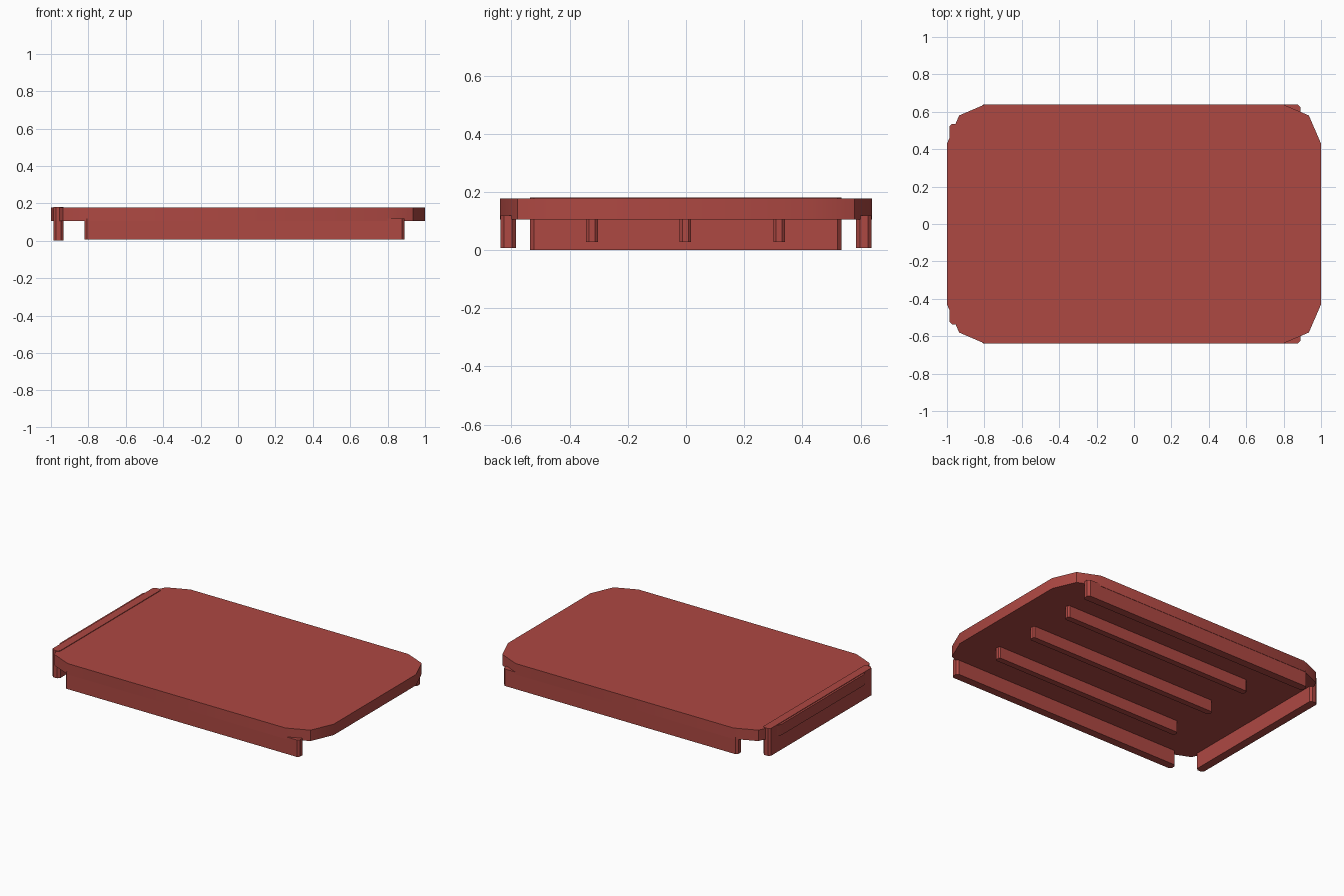
import bpy
import bmesh
import math

if "Cube" in bpy.data.objects:
    bpy.data.objects.remove(bpy.data.objects["Cube"])

red = bpy.data.materials.new("brick_red")
red.diffuse_color = (0.42, 0.065, 0.055, 1.0)
red.use_nodes = True
red.node_tree.nodes["Principled BSDF"].inputs["Base Color"].default_value = red.diffuse_color


def prism(name, outline, z0, z1):
    """Extrude a closed outline (counter-clockwise) between two heights."""
    bm = bmesh.new()
    face = bm.faces.new([bm.verts.new((x, y, z0)) for x, y in outline])
    top = bmesh.ops.extrude_face_region(bm, geom=[face])
    verts = [g for g in top["geom"] if isinstance(g, bmesh.types.BMVert)]
    bmesh.ops.translate(bm, vec=(0, 0, z1 - z0), verts=verts)
    bmesh.ops.recalc_face_normals(bm, faces=bm.faces[:])
    mesh = bpy.data.meshes.new(name)
    bm.to_mesh(mesh)
    bm.free()
    mesh.materials.append(red)
    obj = bpy.data.objects.new(name, mesh)
    bpy.context.collection.objects.link(obj)
    return obj


def bar(name, x0, x1, y0, y1, z0, z1, c):
    """Straight rail with its four upright edges chamfered by c."""
    return prism(name, [(x0 + c, y0), (x1 - c, y0), (x1, y0 + c), (x1, y1 - c),
                        (x1 - c, y1), (x0 + c, y1), (x0, y1 - c), (x0, y0 + c)], z0, z1)


# Top slab with rounded-off corners, one quarter mirrored to all four
q = [(1.0, 0.43), (0.935, 0.58), (0.795, 0.64)]
half = q + [(-x, y) for x, y in reversed(q)]
slab = prism("top_slab", half + [(-x, -y) for x, y in half], 0.105, 0.177)
bpy.context.view_layer.objects.active = slab
slab.select_set(True)
bpy.ops.object.shade_smooth_by_angle(angle=math.radians(30))

# Long side rails
bar("front_rail", -0.82, 0.89, -0.638, -0.585, 0.007, 0.119, 0.013)
bar("back_rail", -0.82, 0.89, 0.585, 0.638, 0.007, 0.119, 0.013)

# End rail, standing slightly proud of the slab top
bar("end_rail", -0.987, -0.932, -0.537, 0.535, 0.0, 0.181, 0.014)

# Ribs under the slab
for i, y in enumerate((-0.323, -0.002, 0.32)):
    bar(f"under_rib_{i + 1}", -0.6, 0.797, y - 0.02, y + 0.02, 0.027, 0.12, 0.01)
